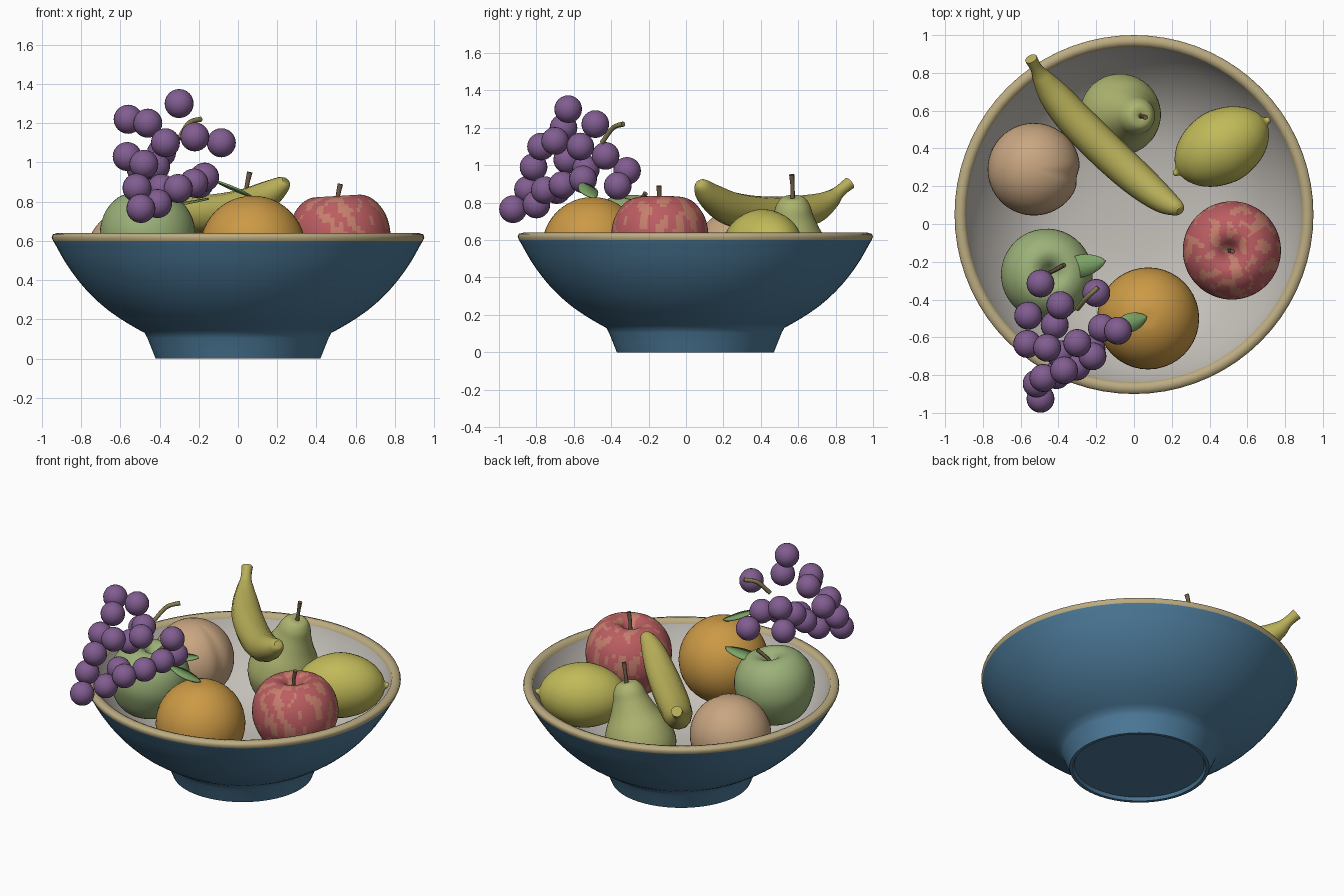
import bpy, math
from mathutils import Vector, noise

if "Cube" in bpy.data.objects:
    bpy.data.objects.remove(bpy.data.objects["Cube"])

mats = {}


def mat(name, r, g, b):
    m = bpy.data.materials.new(name)
    m.diffuse_color = (r, g, b, 1)
    m.use_nodes = True
    m.node_tree.nodes["Principled BSDF"].inputs["Base Color"].default_value = m.diffuse_color
    mats[name] = m


for row in [("blue", .075, .20, .33), ("cream", .55, .52, .48), ("tan", .50, .41, .22),
            ("red", .50, .11, .12), ("streak", .56, .21, .15), ("green", .33, .44, .19),
            ("orange", .60, .32, .06), ("peach", .58, .38, .22),
            ("pear", .42, .46, .16), ("lemon", .53, .49, .10), ("banana", .48, .43, .10),
            ("brown", .16, .11, .06), ("leaf", .20, .37, .13), ("grape", .22, .11, .28),
            ("stalk", .24, .21, .08)]:
    mat(*row)


def make(name, verts, faces, materials, pick=None, angle=180):
    me = bpy.data.meshes.new(name)
    me.from_pydata(verts, [], faces)
    ob = bpy.data.objects.new(name, me)
    bpy.context.collection.objects.link(ob)
    for m in materials:
        me.materials.append(mats[m])
    for p in me.polygons:
        if pick:
            p.material_index = pick(p.center)
    bpy.ops.object.select_all(action='DESELECT')
    ob.select_set(True)
    bpy.context.view_layer.objects.active = ob
    bpy.ops.object.shade_smooth_by_angle(angle=math.radians(angle))
    return ob


def smooth(pts, n=4):
    """Catmull-Rom through points of any dimension."""
    out = []
    for i in range(len(pts) - 1):
        a, b, c, d = (pts[max(i - 1, 0)], pts[i], pts[i + 1], pts[min(i + 2, len(pts) - 1)])
        for k in range(n):
            t = k / n
            out.append([.5 * (2 * q + (r - p) * t + (2 * p - 5 * q + 4 * r - s) * t * t
                              + (3 * q - p - 3 * r + s) * t ** 3)
                        for p, q, r, s in zip(a, b, c, d)])
    return out + [list(pts[-1])]


def lathe(name, profile, materials, loc, axis=(0, 0, 1), size=1, seg=40,
          pick=None, angle=180, groove=0):
    """Spin an (r, z) profile whose first and last points lie on the axis."""
    verts = [(0, 0, profile[0][1] * size)]
    rings = profile[1:-1]
    for r, z in rings:
        for j in range(seg):
            a = 2 * math.pi * j / seg
            d = min(a, 2 * math.pi - a)
            k = r * size * (1 - groove * math.exp(-(d / .18) ** 2))
            verts.append((k * math.cos(a), k * math.sin(a), z * size))
    verts.append((0, 0, profile[-1][1] * size))
    faces, last = [], len(verts) - 1
    for j in range(seg):
        k = (j + 1) % seg
        faces.append((0, 1 + k, 1 + j))
        for i in range(len(rings) - 1):
            a, b = 1 + i * seg, 1 + (i + 1) * seg
            faces.append((a + j, a + k, b + k, b + j))
        e = 1 + (len(rings) - 1) * seg
        faces.append((e + j, e + k, last))
    ob = make(name, verts, faces, materials, pick, angle)
    ob.location = loc
    ob.rotation_euler = Vector(axis).to_track_quat('Z', 'Y').to_euler()
    return ob


def tube(name, pts, materials, sides=12, n=4):
    """Sweep a circle along (x, y, z, radius) points, with flat caps."""
    path = smooth(pts, n)
    verts, faces = [], []
    for i, p in enumerate(path):
        t = (Vector(path[min(i + 1, len(path) - 1)][:3]) - Vector(path[max(i - 1, 0)][:3])).normalized()
        u = t.cross(Vector((.63, .77, .05))).normalized()
        v = t.cross(u)
        for j in range(sides):
            a = 2 * math.pi * j / sides
            verts.append(Vector(p[:3]) + p[3] * (math.cos(a) * u + math.sin(a) * v))
    for i in range(len(path) - 1):
        for j in range(sides):
            k = (j + 1) % sides
            faces.append((i * sides + j, i * sides + k, (i + 1) * sides + k, (i + 1) * sides + j))
    e = (len(path) - 1) * sides
    faces += [tuple(reversed(range(sides))), tuple(range(e, e + sides))]
    return make(name, verts, faces, materials, None, 50)


def leaf(name, base, tip, width):
    base, tip = Vector(base), Vector(tip)
    side = (tip - base).cross(Vector((0, 0, 1))).normalized()
    verts, faces, n = [], [], 14
    for i in range(n + 1):
        t = i / n
        w = width / 2 * max(math.sin(math.pi * t), .001) ** .7
        c = base.lerp(tip, t)
        verts += [c - side * w, c, c + side * w]
    for i in range(n):
        for j in (0, 1):
            a = 3 * i + j
            faces.append((a, a + 1, a + 4, a + 3))
    ob = make(name, verts, faces, ["leaf"])
    ob.modifiers.new("thickness", 'SOLIDIFY').thickness = .01


# Bowl: foot, rounded flared wall, tan rim, pale inside
wall = [(.475, .13), (.56, .178), (.66, .245), (.75, .325), (.82, .405), (.88, .49), (.925, .57)]
rim = [(.943, .60), (.95, .618), (.945, .633), (.92, .64), (.897, .635), (.888, .61)]
inside = [(.86, .55), (.81, .47), (.74, .385), (.65, .30), (.54, .23), (.4, .18), (.2, .16), (0, .155)]
bowl = ([(0, .02), (.39, .02), (.40, 0), (.42, 0), (.44, .05), (.462, .105)]
        + smooth(wall, 2) + rim + inside)


def bowl_part(c):
    if c.z > .592:
        return 2
    outer = next((a[0] + (b[0] - a[0]) * (c.z - a[1]) / (b[1] - a[1])
                  for a, b in zip(wall, wall[1:]) if a[1] <= c.z <= b[1]), .93)
    return 1 if c.z > .15 and math.hypot(c.x, c.y) < outer - .03 else 0


lathe("bowl", bowl, ["blue", "cream", "tan"], (0, .05, 0), seg=72, pick=bowl_part, angle=60)

# Apples with stems
apple = smooth([(0, -.68), (.18, -.78), (.42, -.84), (.72, -.62), (.93, -.22), (1, .12), (.93, .5),
                (.72, .8), (.46, .92), (.25, .86), (.1, .70), (0, .6)])
lathe("red_apple", apple, ["red", "streak"], (.52, -.14, .59), (-.06, 0, 1), .26, seg=72,
      pick=lambda c: int(noise.noise(Vector((c.x * 20, c.y * 20, c.z * 9))) > .12))
tube("red_apple_stem", [(.505, -.14, .74, .012), (.508, -.142, .82, .011), (.522, -.145, .89, .014)], ["brown"], 8)
lathe("green_apple", apple, ["green"], (-.465, -.27, .605), (.12, .08, 1), .243)
tube("green_apple_stem", [(-.46, -.265, .72, .011), (-.43, -.25, .79, .010), (-.37, -.217, .85, .013)], ["brown"], 8)
leaf("green_apple_leaf", (-.41, -.25, .77), (-.15, -.195, .82), .12)

# Orange with a leaf
ball = [(math.sin(math.pi * i / 24), -math.cos(math.pi * i / 24)) for i in range(24)] + [(0, .97)]
lathe("orange", ball, ["orange"], (.075, -.5, .56), size=.27)
leaf("orange_leaf", (.07, -.49, .83), (-.11, -.555, .91), .1)

# Peach with a cleft down its right side
peach = lathe("peach", ball[:-1] + [(0, 1)], ["peach"], (-.53, .29, .525), size=.245, seg=60, groove=.06)
peach.rotation_euler = (0, 0, -.17)

# Pear
pear = smooth([(0, -.19), (.07, -.2), (.15, -.155), (.203, -.06), (.215, .02), (.19, .12), (.142, .21),
               (.108, .29), (.09, .35), (.06, .39), (.02, .395), (0, .38)])
lathe("pear", pear, ["pear"], (-.075, .58, .45), (.115, -.01, .39))
tube("pear_stem", [(.035, .57, .81, .013), (.045, .57, .88, .011), (.06, .565, .95, .014)], ["brown"], 8)

# Lemon
half = [(0, .298), (.014, .29), (.024, .268), (.07, .248), (.128, .198), (.175, .115)]
lemon = smooth([(r, -z) for r, z in half] + [(.198, 0)] + half[::-1])
lathe("lemon", lemon, ["lemon"], (.465, .41, .567), (.505, .29, .02))

# Banana
tube("banana", [(.245, .07, .905, .024), (.225, .085, .887, .045), (.15, .13, .835, .072), (.02, .235, .77, .092),
                (-.14, .38, .738, .098), (-.31, .55, .738, .096), (-.42, .68, .765, .082), (-.485, .77, .815, .054),
                (-.515, .82, .86, .033), (-.545, .875, .905, .034)], ["banana"], 12, 5)

# Grapes
for i, p in enumerate([
        (-.30, -.63, 1.30), (-.495, -.925, .765), (-.085, -.565, 1.10), (-.22, -.70, 1.13), (-.56, -.485, 1.22),
        (-.46, -.655, 1.20), (-.37, -.775, 1.10), (-.565, -.635, 1.03), (-.48, -.815, .99), (-.17, -.55, .925),
        (-.225, -.66, .895), (-.305, -.755, .867), (-.39, -.69, .867), (-.515, -.845, .87), (-.41, -.80, .79),
        (-.495, -.315, .97), (-.20, -.365, .89), (-.39, -.43, 1.05), (-.42, -.535, .98)]):
    lathe(f"grape_{i + 1}", ball[::2][:-1] + [(0, 1)], ["grape"], p, size=.074, seg=24)
tube("grape_stalk", [(-.30, -.45, 1.12, .013), (-.25, -.39, 1.20, .013), (-.19, -.335, 1.22, .014)], ["stalk"], 8)
